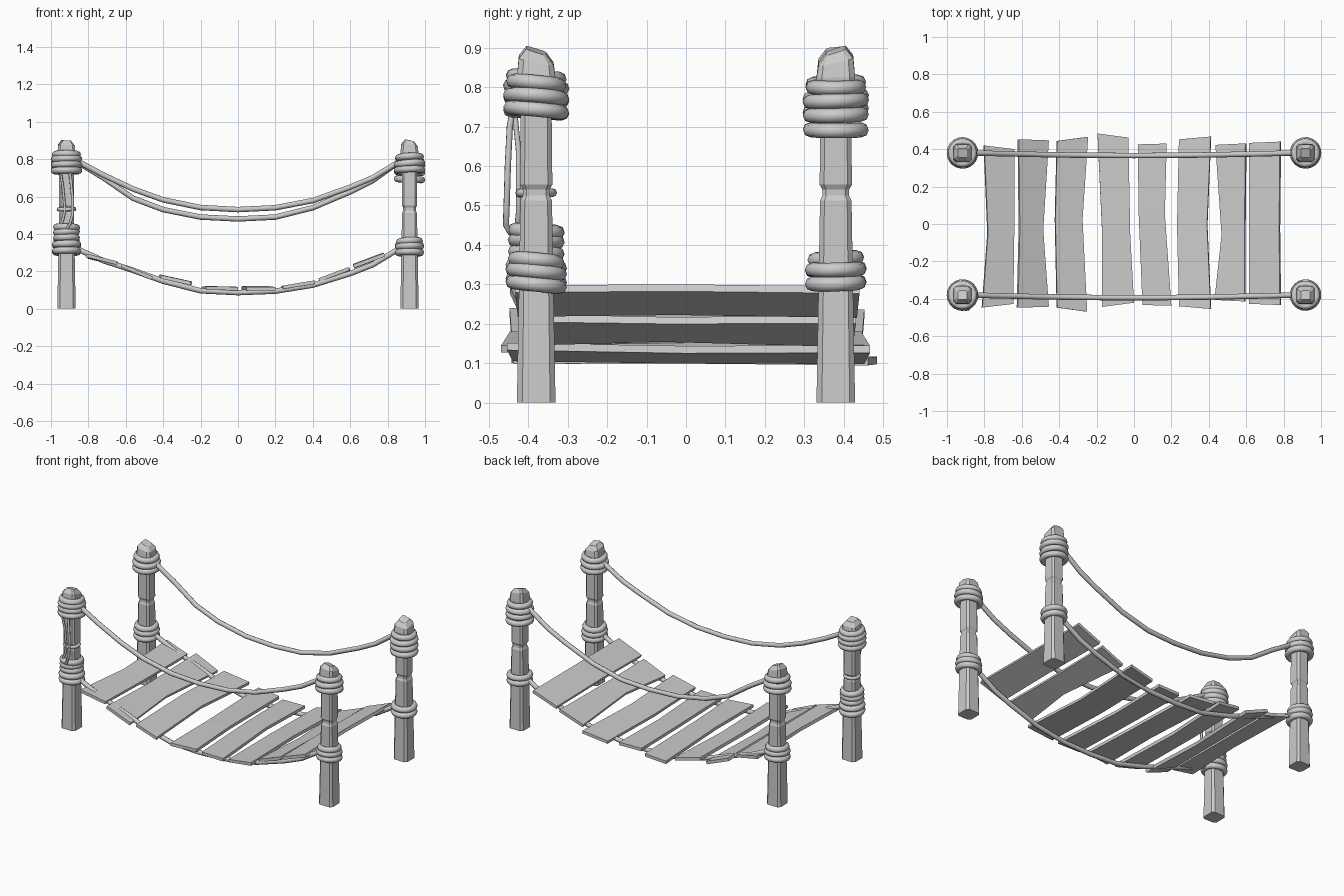
import bpy, bmesh, math, random
from mathutils import Vector

if "Cube" in bpy.data.objects:
    bpy.data.objects.remove(bpy.data.objects["Cube"])

random.seed(4)
PX, PY = 0.917, 0.38


def finish(name, bm):
    bmesh.ops.recalc_face_normals(bm, faces=bm.faces)
    me = bpy.data.meshes.new(name)
    bm.to_mesh(me)
    bm.free()
    ob = bpy.data.objects.new(name, me)
    bpy.context.collection.objects.link(ob)
    return ob


def loft(name, rings):
    bm = bmesh.new()
    vs = [[bm.verts.new(p) for p in r] for r in rings]
    n = len(rings[0])
    for a, b in zip(vs, vs[1:]):
        for i in range(n):
            bm.faces.new((a[i], a[(i + 1) % n], b[(i + 1) % n], b[i]))
    bm.faces.new(vs[0][::-1])
    bm.faces.new(vs[-1])
    return finish(name, bm)


def rope(name, pts, radius, smooth=True):
    cu = bpy.data.curves.new(name, 'CURVE')
    cu.dimensions = '3D'
    cu.bevel_depth = radius
    cu.bevel_resolution = 2
    cu.use_fill_caps = True
    sp = cu.splines.new('POLY')
    sp.points.add(len(pts) - 1)
    for p, co in zip(sp.points, pts):
        p.co = (*co, 1)
    sp.use_smooth = smooth
    ob = bpy.data.objects.new(name, cu)
    bpy.context.collection.objects.link(ob)
    return ob


def ring(name, x, y, z, major, minor, tilt):
    bpy.ops.mesh.primitive_torus_add(
        location=(x, y, z), rotation=(tilt, random.uniform(-.05, .05), random.uniform(0, 1)),
        major_segments=20, minor_segments=8, major_radius=major, minor_radius=minor)
    ob = bpy.context.object
    ob.name = name
    bpy.ops.object.shade_smooth()


# Posts: chamfered square section, carved notch, rough-hewn cap
PROFILE = [(0, .049), (.28, .044), (.512, .040), (.525, .034), (.54, .034),
           (.553, .041), (.75, .039), (.825, .049), (.868, .044), (.893, .025)]


def post(name, x, y):
    rings = []
    sx, sy = random.uniform(-.4, .4), random.uniform(-.4, .4)
    for z, h in PROFILE:
        c = h * .72
        shape = [(h, -c), (h, c), (c, h), (-c, h), (-h, c), (-h, -c), (-c, -h), (c, -h)]
        k = max(0, (z - .82) / .075)
        rings.append([(x + u, y + v, z + k * (sx * u + sy * v)) for u, v in shape])
    loft(name, rings)


# Lashings per post: ring heights for the upper and lower bindings
LASH = {
    ('front', 'right'): ([.742, .775, .81], [.30, .332, .36], -.10),
    ('back', 'right'): ([.692, .73, .765, .80], [.303, .338], .03),
    ('front', 'left'): ([.738, .77, .80, .825], [.31, .345, .38, .41, .435], -.06),
    ('back', 'left'): ([.742, .775, .81], [.303, .338, .365], .06),
}
for (fb, lr), (upper, lower, tilt) in LASH.items():
    x = PX if lr == 'right' else -PX
    y = PY if fb == 'back' else -PY
    post(f"{fb}_{lr}_post", x, y)
    for i, z in enumerate(upper):
        ring(f"{fb}_{lr}_upper_lashing_{i+1}", x, y, z, .066 - .007 * (i == len(upper) - 1), .0185, tilt)
    for i, z in enumerate(lower):
        ring(f"{fb}_{lr}_lower_lashing_{i+1}", x, y, z, .060 - .006 * (i > 1), .0185, tilt)

# Loose rope ends tied down the front left post
ring("front_left_notch_tie", -PX, -PY, .532, .042, .011, 0)
rope("front_left_loose_rope", [(-.90, -.44, .74), (-.895, -.447, .70), (-.885, -.452, .60),
     (-.885, -.455, .50), (-.90, -.457, .45), (-.915, -.445, .43)], .008)
rope("front_left_tied_rope", [(-.95, -.435, .74), (-.935, -.425, .64), (-.925, -.425, .53),
     (-.935, -.425, .48), (-.955, -.43, .43)], .007)

# Hand ropes and deck ropes
XS = [-.86, -.72, -.56, -.40, -.20, 0, .20, .40, .60, .72, .86]
FRONT_HAND = [.79, .715, .64, .582, .541, .53, .54, .578, .65, .70, .785]
BACK_HAND = [.785, .70, .59, .53, .49, .48, .49, .54, .625, .685, .785]
DECK = [.32, .257, .205, .147, .096, .086, .094, .126, .188, .235, .32]
for name, y, zs in [("front_hand_rope", -PY, FRONT_HAND), ("back_hand_rope", PY, BACK_HAND),
                    ("front_deck_rope", -PY, DECK), ("back_deck_rope", PY, DECK)]:
    rope(name, [(x, y - .014 * math.cos(x * 1.8), z) for x, z in zip(XS, zs)], .0145)

# Planks: (left z, right z), then left/right x at back, middle and front, then end y values
PLANKS = [
    (.29, .25, (-.80, -.64), (-.78, -.64), (-.81, -.645), .41, -.437),
    (.238, .172, (-.615, -.455), (-.61, -.485), (-.62, -.455), .45, -.445),
    (.178, .142, (-.41, -.245), (-.42, -.275), (-.41, -.25), .455, -.458),
    (.118, .115, (-.195, -.03), (-.17, -.02), (-.17, 0), .473, -.432),
    (.118, .118, (.02, .175), (.025, .165), (.045, .20), .428, -.435),
    (.120, .148, (.24, .41), (.23, .39), (.24, .41), .46, -.447),
    (.162, .222, (.435, .595), (.468, .59), (.43, .59), .427, -.41),
    (.236, .298, (.615, .78), (.615, .775), (.615, .78), .437, -.43),
]
T = .019
for i, (zl, zr, back, mid, front, yb, yf) in enumerate(PLANKS):
    rings = []
    skew = random.uniform(-.012, .012)
    slope = (zr - zl) / (back[1] - back[0])
    down = Vector((slope, 0, -1)).normalized() * T
    for (a, b), y, s in [(back, yb, skew), (mid, random.uniform(-.06, .06), 0), (front, yf, -skew)]:
        p = Vector((a, y + s, zl + slope * (a - back[0])))
        q = Vector((b, y - s, zl + slope * (b - back[0])))
        lift = Vector((0, 0, random.uniform(-.004, .004)))
        rings.append([p + lift, q + lift, q + down + lift, p + down + lift])
    loft(f"plank_{i+1}", rings)
